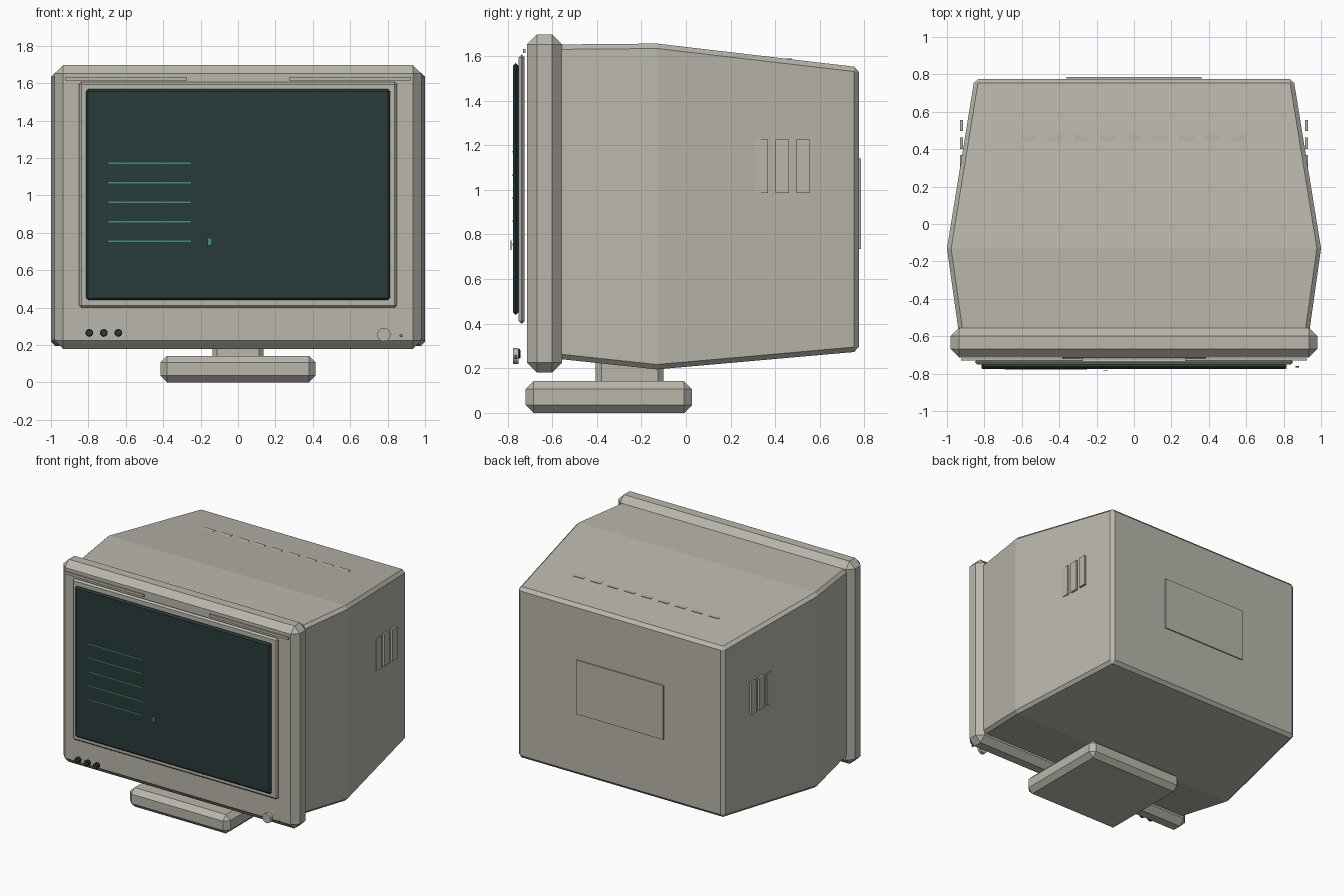
import bpy, bmesh
from math import radians, pi
from mathutils import Matrix

cube = bpy.data.objects.get("Cube")
if cube:
    bpy.data.objects.remove(cube, do_unlink=True)


def material(name, rgb):
    m = bpy.data.materials.new(name)
    m.use_nodes = True
    col = (*rgb, 1)
    m.diffuse_color = col
    m.node_tree.nodes["Principled BSDF"].inputs["Base Color"].default_value = col
    return m


BEIGE = material("warm beige plastic", (0.49, 0.475, 0.41))
DARK = material("dark teal glass", (0.02, 0.044, 0.042))
GREEN = material("phosphor green", (0.055, 0.28, 0.15))


def finish(name, bm, mat, bevel=0):
    bmesh.ops.recalc_face_normals(bm, faces=bm.faces)
    me = bpy.data.meshes.new(name)
    bm.to_mesh(me)
    bm.free()
    me.materials.append(mat)
    ob = bpy.data.objects.new(name, me)
    bpy.context.collection.objects.link(ob)
    if bevel:
        mod = ob.modifiers.new("chamfer", "BEVEL")
        mod.width = bevel
        mod.segments = 1
        mod.limit_method = "ANGLE"
        mod.angle_limit = radians(40)
    return ob


def box(name, x, y, z, mat=BEIGE, bevel=0):
    """Box from (min, max) ranges on each axis."""
    bm = bmesh.new()
    bmesh.ops.create_cube(bm, size=1)
    for v in bm.verts:
        for i, (lo, hi) in enumerate((x, y, z)):
            v.co[i] = (lo + hi) / 2 + v.co[i] * (hi - lo)
    return finish(name, bm, mat, bevel)


def knob(name, x, z, r, y, mat, sides, bevel=0):
    """Round button pointing forwards."""
    bm = bmesh.new()
    place = Matrix.Translation((x, sum(y) / 2, z)) @ Matrix.Rotation(pi / 2, 4, "X")
    bmesh.ops.create_cone(bm, cap_ends=True, segments=sides, radius1=r, radius2=r,
                          depth=y[1] - y[0], matrix=place)
    return finish(name, bm, mat, bevel)


# Tapered rear shell: (y, half width, bottom, top) per section
sections = [(-0.58, 0.937, 0.243, 1.652), (-0.13, 1.0, 0.195, 1.656), (0.776, 0.853, 0.275, 1.55)]
bm = bmesh.new()
rings = [[bm.verts.new((x, y, z)) for x, z in ((-w, lo), (w, lo), (w, hi), (-w, hi))]
         for y, w, lo, hi in sections]
for a, b in zip(rings, rings[1:]):
    for i in range(4):
        j = (i + 1) % 4
        bm.faces.new((a[i], a[j], b[j], b[i]))
bm.faces.new(rings[0])
bm.faces.new(rings[-1])
finish("rear_shell", bm, BEIGE, 0.022)

# Front bezel, screen surround and glass
box("front_bezel", (-0.98, 0.98), (-0.713, -0.555), (0.18, 1.697), bevel=0.045)
box("screen_surround", (-0.85, 0.85), (-0.75, -0.724), (0.40, 1.606), bevel=0.012)
box("screen_glass", (-0.813, 0.813), (-0.776, -0.75), (0.44, 1.568), DARK, bevel=0.012)

# Text rows and cursor on the glass
for i in range(5):
    z = 1.171 - i * 0.104
    box(f"text_row_{i + 1}", (-0.692, -0.25), (-0.781, -0.777), (z - 0.004, z + 0.004), GREEN)
box("cursor", (-0.163, -0.138), (-0.786, -0.782), (0.731, 0.772), GREEN)

# Trim strips, side vents mirrored left and right
for side, s in (("left", 1), ("right", -1)):
    box(f"{side}_trim_strip", sorted((s * 0.272, s * 0.925)), (-0.73, -0.72), (1.613, 1.632))
    for i in range(3):
        y = 0.338 + i * 0.094
        box(f"{side}_vent_{i + 1}", sorted((s * 0.915, s * 0.931)),
            (y - 0.03, y + 0.03), (0.985, 1.225))

# Row of slots on the top
for i in range(9):
    x = (i - 4) * 0.14
    box(f"top_slot_{i + 1}", (x - 0.04, x + 0.04), (0.44, 0.475), (1.575, 1.589))

# Rear panel
box("rear_panel", (-0.36, 0.36), (0.77, 0.785), (0.735, 1.14))

# Controls
for i in range(3):
    knob(f"control_button_{i + 1}", -0.795 + i * 0.0775, 0.265, 0.021, (-0.776, -0.742), DARK, 10, 0.004)
knob("power_knob", 0.78, 0.256, 0.036, (-0.776, -0.75), BEIGE, 20)
knob("power_light", 0.872, 0.25, 0.009, (-0.768, -0.758), GREEN, 8)

# Stand
box("stand_neck", (-0.137, 0.137), (-0.405, -0.10), (0.10, 0.28), bevel=0.025)
box("stand_base", (-0.415, 0.415), (-0.72, 0.028), (0, 0.142), bevel=0.036)
